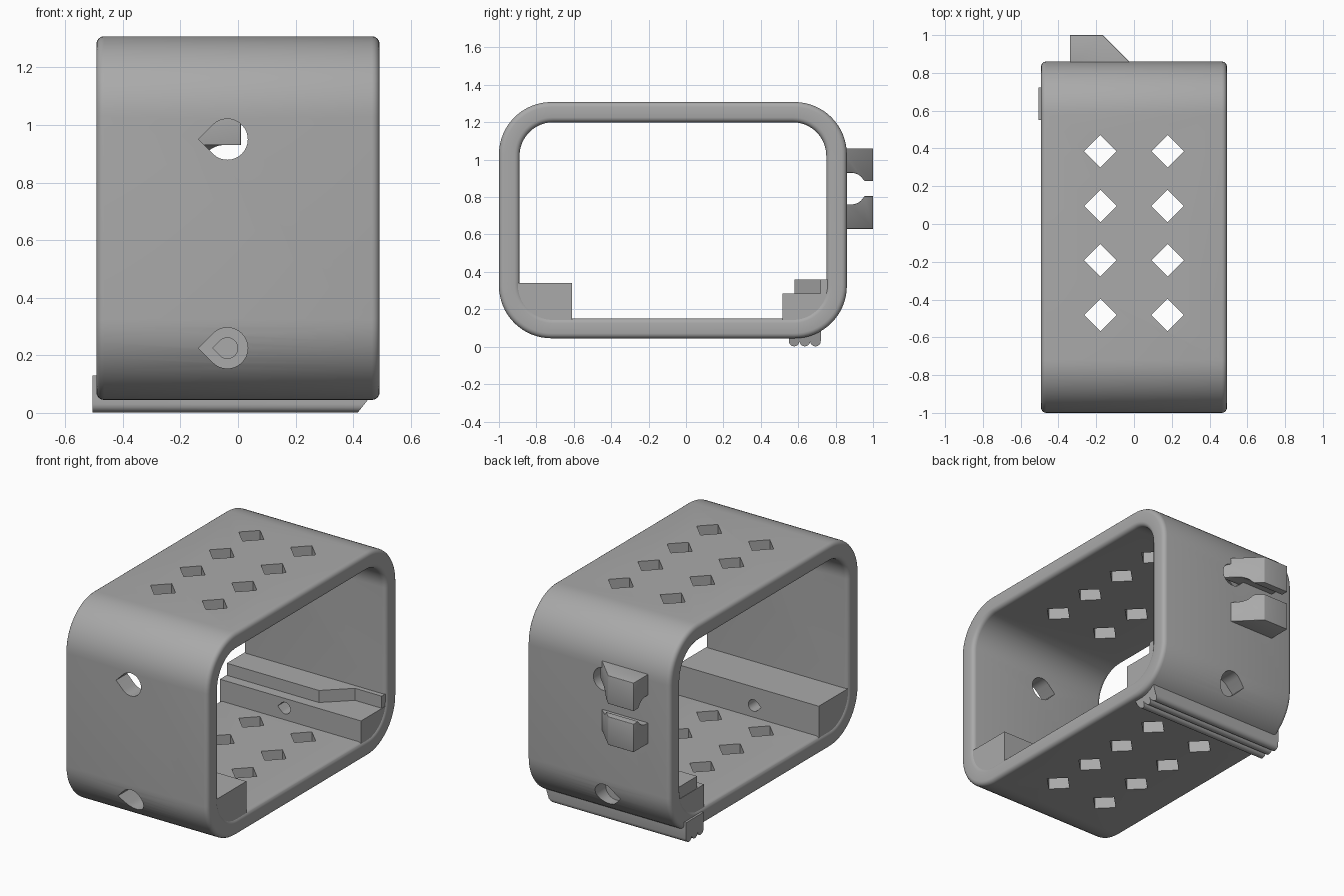
import bpy, bmesh, math
from mathutils import Vector

if "Cube" in bpy.data.objects:
    bpy.data.objects.remove(bpy.data.objects["Cube"])

grey = bpy.data.materials.new("plain_grey")
grey.diffuse_color = (0.40, 0.40, 0.40, 1)
grey.use_nodes = True
grey.node_tree.nodes["Principled BSDF"].inputs["Base Color"].default_value = grey.diffuse_color


def arc(cy, cz, r, a0, a1, n=10):
    """Points on an arc, angles in degrees."""
    return [(cy + r * math.cos(math.radians(a0 + (a1 - a0) * i / n)),
             cz + r * math.sin(math.radians(a0 + (a1 - a0) * i / n))) for i in range(n + 1)]


def rounded_rect(y0, y1, z0, z1, r):
    pts = []
    for cy, cz, a in ((y1 - r, z0 + r, -90), (y1 - r, z1 - r, 0),
                      (y0 + r, z1 - r, 90), (y0 + r, z0 + r, 180)):
        pts += arc(cy, cz, r, a, a + 90, 16)
    return pts


def finish(name, bm):
    bmesh.ops.recalc_face_normals(bm, faces=bm.faces)
    mesh = bpy.data.meshes.new(name)
    bm.to_mesh(mesh)
    bm.free()
    mesh.materials.append(grey)
    ob = bpy.data.objects.new(name, mesh)
    bpy.context.collection.objects.link(ob)
    return ob


def prism(name, pts, axis, a, b):
    """Extrude a 2D outline along an axis from a to b."""
    place = {"x": lambda p, t: (t, p[0], p[1]),
             "y": lambda p, t: (p[0], t, p[1]),
             "z": lambda p, t: (p[0], p[1], t)}[axis]
    bm = bmesh.new()
    lo = [bm.verts.new(place(p, a)) for p in pts]
    hi = [bm.verts.new(place(p, b)) for p in pts]
    bm.faces.new(lo)
    bm.faces.new(hi)
    for i in range(len(pts)):
        j = (i + 1) % len(pts)
        bm.faces.new((lo[i], lo[j], hi[j], hi[i]))
    return finish(name, bm)


def apply(ob, mod):
    bpy.context.view_layer.objects.active = ob
    bpy.ops.object.modifier_apply(modifier=mod.name)


def bevel(ob, width, segs, angle):
    m = ob.modifiers.new("round", "BEVEL")
    m.width, m.segments = width, segs
    m.limit_method, m.angle_limit = "ANGLE", math.radians(angle)
    apply(ob, m)


def combine(ob, other, op):
    m = ob.modifiers.new("combine", "BOOLEAN")
    m.operation, m.object, m.solver = op, other, "EXACT"
    apply(ob, m)
    bpy.data.objects.remove(other)


def teardrop(cx, cz, r):
    """Round hole with a point towards -x."""
    return arc(cx, cz, r, -135, 135, 24) + [(cx - r * math.sqrt(2), cz)]


# Rounded frame: outer and inner loops joined into a ring
outer = rounded_rect(-1.0, 0.86, 0.045, 1.308, 0.28)
inner = rounded_rect(-0.89, 0.75, 0.152, 1.20, 0.18)
bm = bmesh.new()
loops = [[bm.verts.new((x, *p)) for p in pts]
         for x, pts in ((-0.492, outer), (0.492, outer), (0.492, inner), (-0.492, inner))]
n = len(outer)
for k in range(4):
    A, B = loops[k], loops[(k + 1) % 4]
    for i in range(n):
        j = (i + 1) % n
        bm.faces.new((A[i], A[j], B[j], B[i]))
frame = finish("frame", bm)
bevel(frame, 0.027, 4, 60)

# Inner block along the front lower corner
front_block = prism("front_block", [(-0.61, 0.10), (-0.61, 0.34), (-0.94, 0.34)]
                    + arc(-0.72, 0.325, 0.22, 180, 270), "x", -0.485, 0.485)
combine(frame, front_block, "UNION")

# Stepped block along the back lower corner
back_block = prism("back_block", [(0.515, 0.10), (0.515, 0.285), (0.80, 0.285)]
                   + arc(0.58, 0.325, 0.22, 0, -90), "x", -0.485, 0.485)
combine(frame, back_block, "UNION")

# Upper rail, narrowing towards the right end
rail = prism("back_rail", [(-0.483, 0.58), (0.15, 0.58), (0.30, 0.72), (0.483, 0.72),
                           (0.483, 0.80), (-0.483, 0.80)], "z", 0.25, 0.36)
combine(frame, rail, "UNION")

# Diamond holes through top and bottom
d = 0.086
for x in (-0.178, 0.178):
    for y in (0.385, 0.095, -0.192, -0.482):
        hole = prism("diamond_cutter", [(x - d, y), (x, y - d), (x + d, y), (x, y + d)],
                     "z", -0.2, 1.5)
        combine(frame, hole, "DIFFERENCE")

# Teardrop screw holes: wide ones in the walls, narrow ones in the blocks
for cz, r, y0, y1 in ((0.95, 0.071, -1.1, 1.1), (0.225, 0.071, -1.1, -0.80),
                      (0.225, 0.071, 0.74, 1.1), (0.225, 0.036, -0.9, -0.5),
                      (0.225, 0.036, 0.45, 0.68)):
    combine(frame, prism("hole_cutter", teardrop(-0.037, cz, r), "y", y0, y1), "DIFFERENCE")

# Ribbed grip strip under the back edge
ribs = [(0.55, 0.13), (0.55, 0.05)]
for cy in (0.578, 0.635, 0.692):
    ribs += arc(cy, 0.03, 0.0285, 180, 360, 8)
ribs += [(0.722, 0.08), (0.722, 0.13)]
strip = prism("grip_strip", ribs, "x", -0.505, 0.455)
bm = bmesh.new()
bm.from_mesh(strip.data)
for v in bm.verts:
    if v.co.x > 0:
        v.co.x -= max(0, 0.05 - v.co.z) * 0.8
bm.to_mesh(strip.data)
bm.free()

# Cable clip on the back: two jaws with a round channel and a flared mouth
base, mid = 0.845, 0.085
upper = ([(0.82, base + mid)] + arc(0.88, base, mid, 90, 50, 6)
         + [(0.955, 0.885), (1.0, 0.885), (1.0, 1.06), (0.82, 1.06)])
lower = [(y, 2 * base - z) for y, z in upper]
for name, pts in (("clip_upper_jaw", upper), ("clip_lower_jaw", lower)):
    jaw = prism(name, pts, "x", -0.34, 0.01)
    bm = bmesh.new()
    bm.from_mesh(jaw.data)
    # sloped right end
    cut = bmesh.ops.bisect_plane(bm, geom=bm.verts[:] + bm.edges[:] + bm.faces[:],
                                 plane_co=Vector((-0.165, 1.0, 0)),
                                 plane_no=Vector((1, 1, 0)), clear_outer=True)
    bmesh.ops.holes_fill(bm, edges=[e for e in cut["geom_cut"] if isinstance(e, bmesh.types.BMEdge)])
    bmesh.ops.recalc_face_normals(bm, faces=bm.faces)
    bm.to_mesh(jaw.data)
    bm.free()
    bevel(jaw, 0.015, 3, 40)

# Smooth the rounded surfaces, keep crisp edges
bpy.ops.object.select_all(action="DESELECT")
for ob in bpy.data.objects:
    ob.select_set(True)
bpy.context.view_layer.objects.active = frame
bpy.ops.object.shade_smooth_by_angle(angle=math.radians(30))
